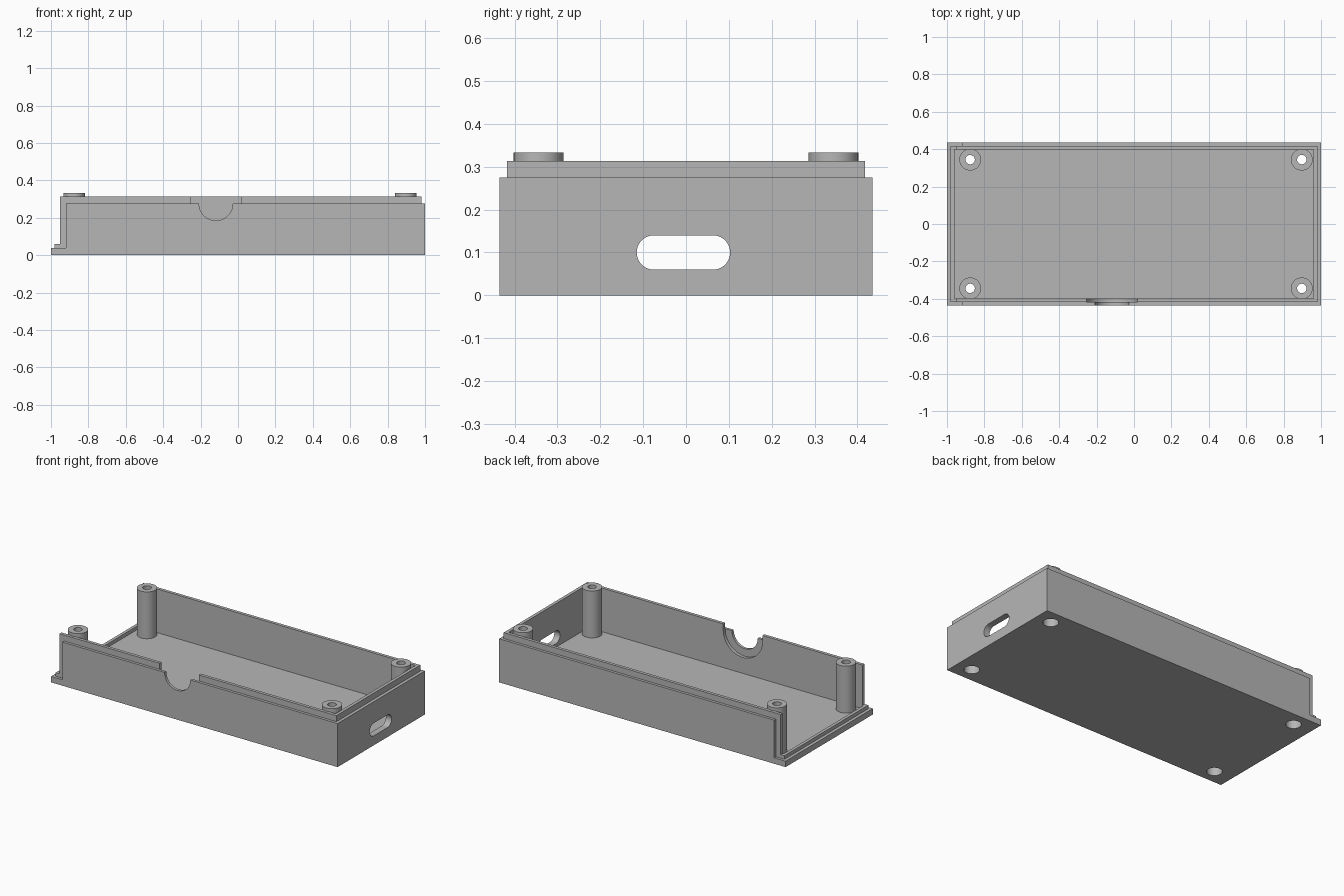
import bpy, bmesh, math
from mathutils import Vector

cube = bpy.data.objects.get("Cube")
if cube:
    bpy.data.objects.remove(cube, do_unlink=True)

# One flat plastic colour
GREY = (0.47, 0.47, 0.47, 1)
plastic = bpy.data.materials.new("grey plastic")
plastic.use_nodes = True
plastic.diffuse_color = GREY
plastic.node_tree.nodes["Principled BSDF"].inputs["Base Color"].default_value = GREY

# Main sizes
HX, HY = 1.0, 0.435            # outer half sizes
LX, LY = 0.98, 0.418           # lip half sizes
IX, IY = 0.96, 0.398           # cavity half sizes
FLOOR, RIM, LIP, POST = 0.0375, 0.275, 0.313, 0.333
FAR = 2.0                      # cutter overshoot


def prism(name, points, direction):
    """Extrude a closed planar outline along a direction."""
    bm = bmesh.new()
    face = bm.faces.new([bm.verts.new(p) for p in points])
    top = bmesh.ops.extrude_face_region(bm, geom=[face])
    verts = [g for g in top["geom"] if isinstance(g, bmesh.types.BMVert)]
    bmesh.ops.translate(bm, verts=verts, vec=Vector(direction))
    bmesh.ops.recalc_face_normals(bm, faces=bm.faces[:])
    mesh = bpy.data.meshes.new(name)
    bm.to_mesh(mesh)
    bm.free()
    mesh.materials.append(plastic)
    obj = bpy.data.objects.new(name, mesh)
    bpy.context.collection.objects.link(obj)
    return obj


def box(name, x0, x1, y0, y1, z0, z1):
    outline = [(x0, y0, z0), (x1, y0, z0), (x1, y1, z0), (x0, y1, z0)]
    return prism(name, outline, (0, 0, z1 - z0))


def arc(cx, cy, r, start, end, steps):
    angles = [math.radians(start + (end - start) * i / steps) for i in range(steps + 1)]
    return [(cx + r * math.cos(a), cy + r * math.sin(a)) for a in angles]


def cylinder(name, x, y, r, z0, z1):
    ring = arc(x, y, r, 0, 360, 48)[:-1]
    return prism(name, [(u, v, z0) for u, v in ring], (0, 0, z1 - z0))


def cut(target, cutter, keep=False):
    """Subtract the cutter, then discard it unless it is used again."""
    mod = target.modifiers.new("cut", "BOOLEAN")
    mod.operation, mod.solver, mod.object = "DIFFERENCE", "EXACT", cutter
    bpy.context.view_layer.objects.active = target
    bpy.ops.object.modifier_apply(modifier=mod.name)
    if not keep:
        bpy.data.objects.remove(cutter, do_unlink=True)


# Tray with its cavity
tray = box("tray", -HX, HX, -HY, HY, 0, LIP)
cut(tray, box("cavity", -IX, IX, -IY, IY, FLOOR, FAR))

# Rebate around the lip, dropping to the floor at the open end
for right, bottom in ((FAR, RIM), (-0.92, FLOOR)):
    rebate = box("rebate", -FAR, right, -FAR, FAR, bottom, FAR)
    cut(rebate, box("core", -LX, LX, -LY, LY, -FAR, FAR * 2))
    cut(tray, rebate)

# Open end with a low sill
cut(tray, box("end_opening", -FAR, -0.953, -FAR, FAR, 0.06, FAR))

# Stepped round cable notch in the front wall: small outside, wide inside
NOTCH = -0.118
for radius, y_start in ((0.09, -HY - 0.1), (0.137, -LY)):
    outline = arc(NOTCH, RIM, radius, 180, 360, 32)
    outline += [(NOTCH + radius, FAR), (NOTCH - radius, FAR)]
    cut(tray, prism("notch", [(u, y_start, v) for u, v in outline],
                    (0, -IY + 0.02 - y_start, 0)))

# Rounded port slot in the right-hand end wall
slot = arc(0.063, 0.1, 0.04, -90, 90, 20) + arc(-0.075, 0.1, 0.04, 90, 270, 20)
cut(tray, prism("slot", [(0.9, u, v) for u, v in slot], (0.2, 0, 0)))

# Screw posts with a bore and a wide recess from below
parts = [tray]
for end, x in (("left", 0.897), ("right", -0.876)):
    for side, y in (("front", -0.344), ("back", 0.344)):
        post = cylinder(f"{side}_{end}_post", x, y, 0.058, FLOOR, POST)
        for radius, top in ((0.044, 0.2), (0.025, FAR)):
            drill = cylinder("drill", x, y, radius, -0.1, top)
            cut(tray, drill, keep=True)
            cut(post, drill)
        parts.append(post)

# Smooth the round surfaces, keep the corners crisp
bpy.ops.object.select_all(action="DESELECT")
for obj in parts:
    obj.select_set(True)
bpy.context.view_layer.objects.active = tray
bpy.ops.object.shade_smooth_by_angle(angle=math.radians(30))
